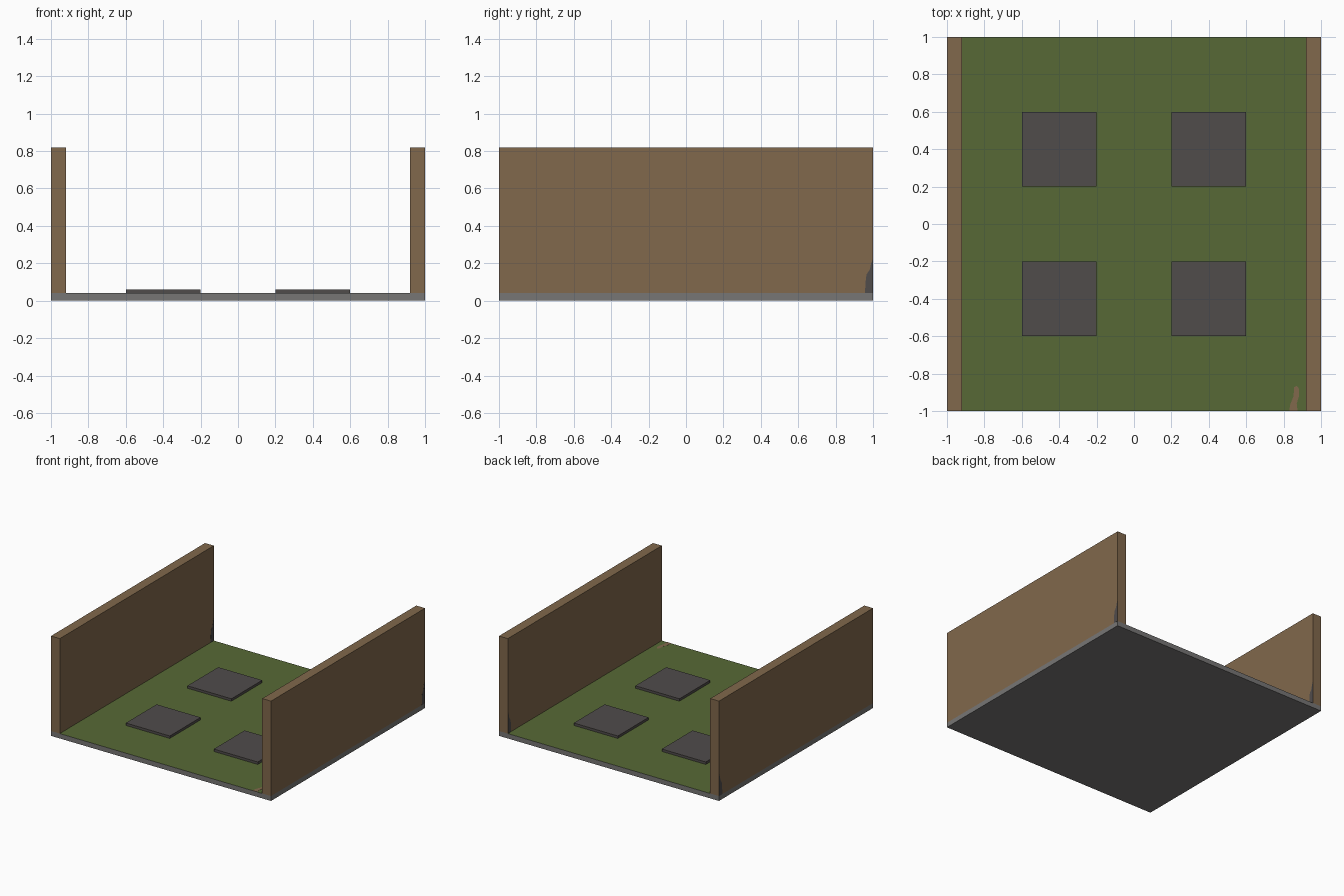
import bpy, bmesh
from mathutils import Vector

if "Cube" in bpy.data.objects:
    bpy.data.objects.remove(bpy.data.objects["Cube"])


def material(name, rgb):
    # convert 0-255 sRGB to linear
    lin = [((c / 255 + 0.055) / 1.055) ** 2.4 for c in rgb]
    m = bpy.data.materials.new(name)
    m.diffuse_color = (*lin, 1)
    m.use_nodes = True
    m.node_tree.nodes["Principled BSDF"].inputs["Base Color"].default_value = m.diffuse_color
    return m


GRASS = material("grass green", (87, 105, 54))
WOOD = material("wall brown", (129, 104, 76))
STONE = material("paver dark grey", (80, 76, 75))
CONCRETE = material("slab grey", (119, 118, 117))


def finish(bm, name, mats):
    bmesh.ops.recalc_face_normals(bm, faces=bm.faces)
    me = bpy.data.meshes.new(name)
    bm.to_mesh(me)
    bm.free()
    for m in mats:
        me.materials.append(m)
    ob = bpy.data.objects.new(name, me)
    bpy.context.collection.objects.link(ob)
    return ob


def box(name, lo, hi, *mats):
    lo, hi = Vector(lo), Vector(hi)
    bm = bmesh.new()
    bmesh.ops.create_cube(bm, size=1)
    for v in bm.verts:
        v.co = (lo + hi) / 2 + v.co * (hi - lo)
    return finish(bm, name, mats)


def plate(name, points, offset, mat):
    # thin painted patch: outline extruded by a tiny offset
    bm = bmesh.new()
    face = bm.faces.new([bm.verts.new(p) for p in points])
    new = bmesh.ops.extrude_face_region(bm, geom=[face], use_keep_orig=True)["geom"]
    bmesh.ops.translate(bm, vec=offset,
                        verts=[g for g in new if isinstance(g, bmesh.types.BMVert)])
    return finish(bm, name, [mat])


# base slab with a grass top
slab = box("base_slab", (-1, -1, 0), (1, 1, 0.04), CONCRETE, GRASS)
for p in slab.data.polygons:
    p.material_index = int(p.normal.z > 0.5)

# worn dark corner outline on the walls (y, z)
worn = [(0.957, 0.04), (1, 0.04), (1, 0.225), (0.99, 0.2), (0.982, 0.165),
        (0.965, 0.14), (0.96, 0.1)]

# side walls, each with a worn patch on both faces
for side, s in (("left", -1), ("right", 1)):
    box(side + "_wall", (min(s, s * 0.92), -1, 0.04), (max(s, s * 0.92), 1, 0.82), WOOD)
    for where, x, d in (("outer", s, s * 0.001), ("inner", s * 0.92, -s * 0.001)):
        plate(f"{side}_wall_{where}_patch", [(x, y, z) for y, z in worn], (d, 0, 0), STONE)

# four paving stones
for x in (-0.4, 0.4):
    for y in (-0.4, 0.4):
        box("paving_stone", (x - 0.2, y - 0.2, 0.04), (x + 0.2, y + 0.2, 0.06), STONE)

# bare earth streak at the front right of the grass
streak = [(0.83, -1), (0.875, -1), (0.87, -0.96), (0.882, -0.92), (0.882, -0.88),
          (0.87, -0.865), (0.856, -0.872), (0.853, -0.92), (0.835, -0.965)]
plate("earth_streak", [(x, y, 0.04) for x, y in streak], (0, 0, 0.001), WOOD)
